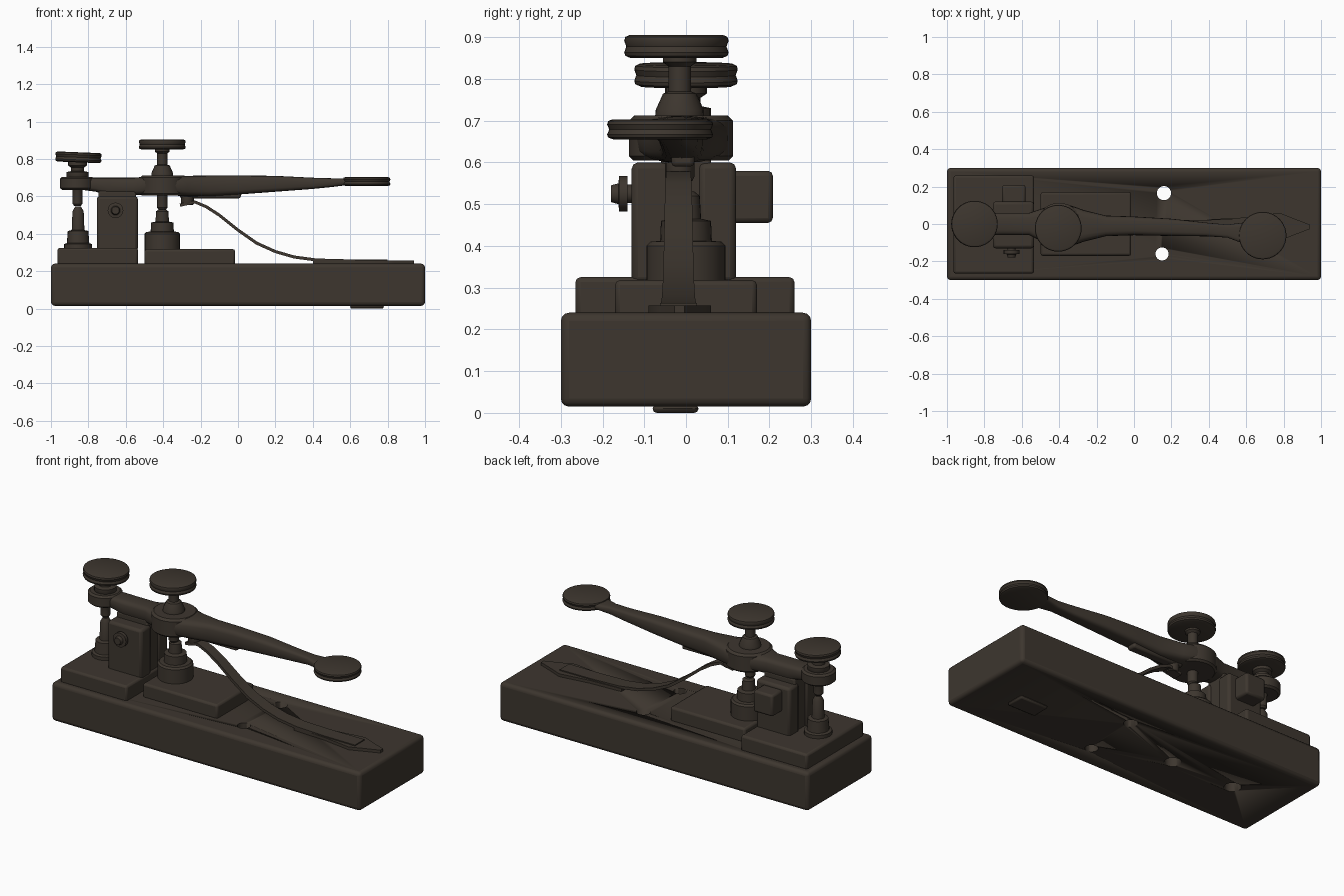
import bpy, bmesh, math
from mathutils import Vector

if "Cube" in bpy.data.objects:
    bpy.data.objects.remove(bpy.data.objects["Cube"])

mat = bpy.data.materials.new("dark_bronze")
mat.diffuse_color = (0.047, 0.037, 0.028, 1)
mat.use_nodes = True
mat.node_tree.nodes["Principled BSDF"].inputs["Base Color"].default_value = mat.diffuse_color


def finish(name, bm, bevel=0.0, segs=2):
    bmesh.ops.recalc_face_normals(bm, faces=bm.faces)
    me = bpy.data.meshes.new(name)
    bm.to_mesh(me)
    bm.free()
    ob = bpy.data.objects.new(name, me)
    bpy.context.collection.objects.link(ob)
    me.materials.append(mat)
    bpy.ops.object.select_all(action='DESELECT')
    ob.select_set(True)
    bpy.context.view_layer.objects.active = ob
    bpy.ops.object.shade_smooth_by_angle(angle=math.radians(35))
    if bevel:
        m = ob.modifiers.new("bevel", 'BEVEL')
        m.width, m.segments, m.limit_method = bevel, segs, 'ANGLE'
    return ob


def box(name, x, y, z, bevel=0.008):
    bm = bmesh.new()
    bmesh.ops.create_cube(bm, size=1)
    for v in bm.verts:
        v.co = [(a[0] + a[1]) / 2 + c * (a[1] - a[0]) for a, c in zip((x, y, z), v.co)]
    return finish(name, bm, bevel)


def loft(name, rings, bevel=0.0):
    bm = bmesh.new()
    rows = [[bm.verts.new(p) for p in r] for r in rings]
    n = len(rows[0])
    for a, b in zip(rows, rows[1:]):
        for i in range(n):
            bm.faces.new((a[i], a[(i + 1) % n], b[(i + 1) % n], b[i]))
    bm.faces.new(rows[0])
    bm.faces.new(rows[-1])
    return finish(name, bm, bevel)


def lathe(name, x, y, profile, n=32):
    # profile: (radius, height) pairs turned about a vertical axis
    return loft(name, [[(x + r * math.cos(2 * math.pi * i / n),
                         y + r * math.sin(2 * math.pi * i / n), z)
                        for i in range(n)] for r, z in profile])


def knob(name, x, y, z0, z1, r):
    h = z1 - z0
    return lathe(name, x, y, [(r * .88, z0), (r * .98, z0 + h * .1), (r, z0 + h * .25),
                              (r * .96, z0 + h * .5), (r, z0 + h * .75),
                              (r * .98, z0 + h * .92), (r * .9, z1)], 40)


# wooden-style base with screw holes
base = box("base", (-1, 1), (-.3, .3), (.015, .24), .02)
base.modifiers["bevel"].segments = 3
holes = [(.16, .165, .038, -.1, .4), (.15, -.16, .035, -.1, .4),
         (-.26, 0, .045, -.1, .1), (-.66, 0, .045, -.1, .1)]
for i, (x, y, r, z0, z1) in enumerate(holes):
    cutter = lathe("hole_cutter", x, y, [(r, z0), (r, z1)], 24)
    cutter.hide_render = True
    cutter.hide_set(True)
    m = base.modifiers.new("hole", 'BOOLEAN')
    m.operation, m.object, m.solver = 'DIFFERENCE', cutter, 'EXACT'
box("foot_pad", (.6, .78), (-.08, .03), (0, .02), .01)

# mounting plates
box("rear_plate", (-.965, -.535), (-.265, .26), (.23, .325), .012)
box("front_plate", (-.5, -.015), (-.17, .17), (.23, .318), .012)

# pivot post: two cheeks around a web, side lug and clamp screw
for y in ((-.13, -.035), (.03, .12)):
    box("post_cheek", (-.755, -.535), y, (.31, .6), .015)
box("post_web", (-.745, -.545), (-.06, .06), (.31, .63))
box("side_lug", (-.705, -.58), (.1, .208), (.455, .58), .012)
screw = lathe("clamp_screw", 0, 0, [(.022, 0), (.022, .02), (.042, .02), (.042, .04),
                                    (.025, .042), (.02, .06)], 16)
screw.location = (-.655, -.12, .525)
screw.rotation_euler = (math.pi / 2, 0, 0)

# lever: x, y centre, half width, bottom, top
sections = [(-.87, 0, .05, .64, .70), (-.76, 0, .06, .625, .70), (-.7, 0, .06, .605, .70),
            (-.56, 0, .06, .605, .70), (-.5, -.005, .085, .61, .705), (-.44, -.01, .11, .61, .71),
            (-.34, -.01, .11, .605, .71), (-.27, -.01, .085, .60, .71), (-.15, -.01, .055, .60, .712),
            (0, -.01, .05, .61, .712), (.2, -.018, .046, .625, .71), (.4, -.03, .036, .64, .70),
            (.5, -.038, .035, .65, .697), (.58, -.048, .055, .66, .695), (.66, -.058, .07, .665, .693)]


def squircle(x, yc, w, z0, z1, n=20):
    pts = []
    for i in range(n):
        a = 2 * math.pi * i / n
        c, s = math.cos(a), math.sin(a)
        pts.append((x, yc + w * math.copysign(abs(c) ** .55, c),
                    (z0 + z1) / 2 + (z1 - z0) / 2 * math.copysign(abs(s) ** .55, s)))
    return pts


loft("lever", [squircle(*s) for s in sections])
knob("finger_paddle", .688, -.062, .655, .703, .127)
box("lever_underplate", (-.31, .015), (-.035, .02), (.59, .63), .01)
lathe("rear_collar", -.86, 0, [(.08, .635), (.092, .645), (.092, .695), (.08, .705)])
lathe("centre_boss", -.4, -.012, [(.115, .605), (.125, .615), (.125, .7), (.112, .712)])

# rear adjusting screw and its anvil
knob("rear_thumb_knob", 0, 0, -.027, .027, .124).location = (-.853, 0, .809)
bpy.context.object.rotation_euler = (0, .04, 0)
lathe("rear_screw", -.858, 0, [(.018, .55), (.026, .56), (.026, .63), (.05, .69), (.06, .705),
                               (.06, .73), (.035, .735), (.035, .755), (.05, .765), (.05, .79)], 20)
lathe("rear_anvil", -.855, 0, [(.075, .31), (.075, .345), (.06, .35), (.055, .415), (.034, .42),
                               (.03, .52), (.016, .545)], 20)

# centre adjusting screw and its anvil
knob("centre_thumb_knob", -.405, -.023, .85, .905, .125)
lathe("centre_screw", -.405, -.015, [(.02, .53), (.028, .54), (.028, .61), (.06, .69), (.058, .725),
                                     (.04, .765), (.027, .77), (.027, .83), (.04, .84), (.04, .86)], 20)
lathe("centre_anvil", -.405, 0, [(.095, .3), (.095, .4), (.085, .41), (.062, .412), (.06, .46),
                                 (.036, .465), (.033, .52), (.02, .53)], 24)

# spring strip: x, z along the bend
path = [(-.31, .553), (-.23, .57), (-.17, .545), (-.1, .5), (0, .42), (.1, .35), (.2, .305),
        (.3, .276), (.42, .26), (.6, .255), (.8, .255)]
strip = []
for i, (x, z) in enumerate(path):
    a, b = Vector(path[max(i - 1, 0)]), Vector(path[min(i + 1, len(path) - 1)])
    t = (b - a).normalized() * .008
    w = .028 + .016 * i / (len(path) - 1)
    strip.append([(x - t.y * k, -.018 + w * s, z + t.x * k)
                  for s, k in ((-1, -1), (1, -1), (1, 1), (-1, 1))])
loft("spring_strip", strip)
lathe("spring_stud", -.27, -.015, [(.03, .555), (.035, .565), (.035, .6)], 16)

# spring anchor plate, tapering to a point at the outer end
tip = [(.4, .04), (.6, .05), (.78, .075), (.84, .05), (.94, .012)]
loft("spring_anchor", [[(x, -.015 - w, .235), (x, -.015 + w, .235), (x, -.015 + w, .257),
                        (x, -.015 - w, .257)] for x, w in tip])
